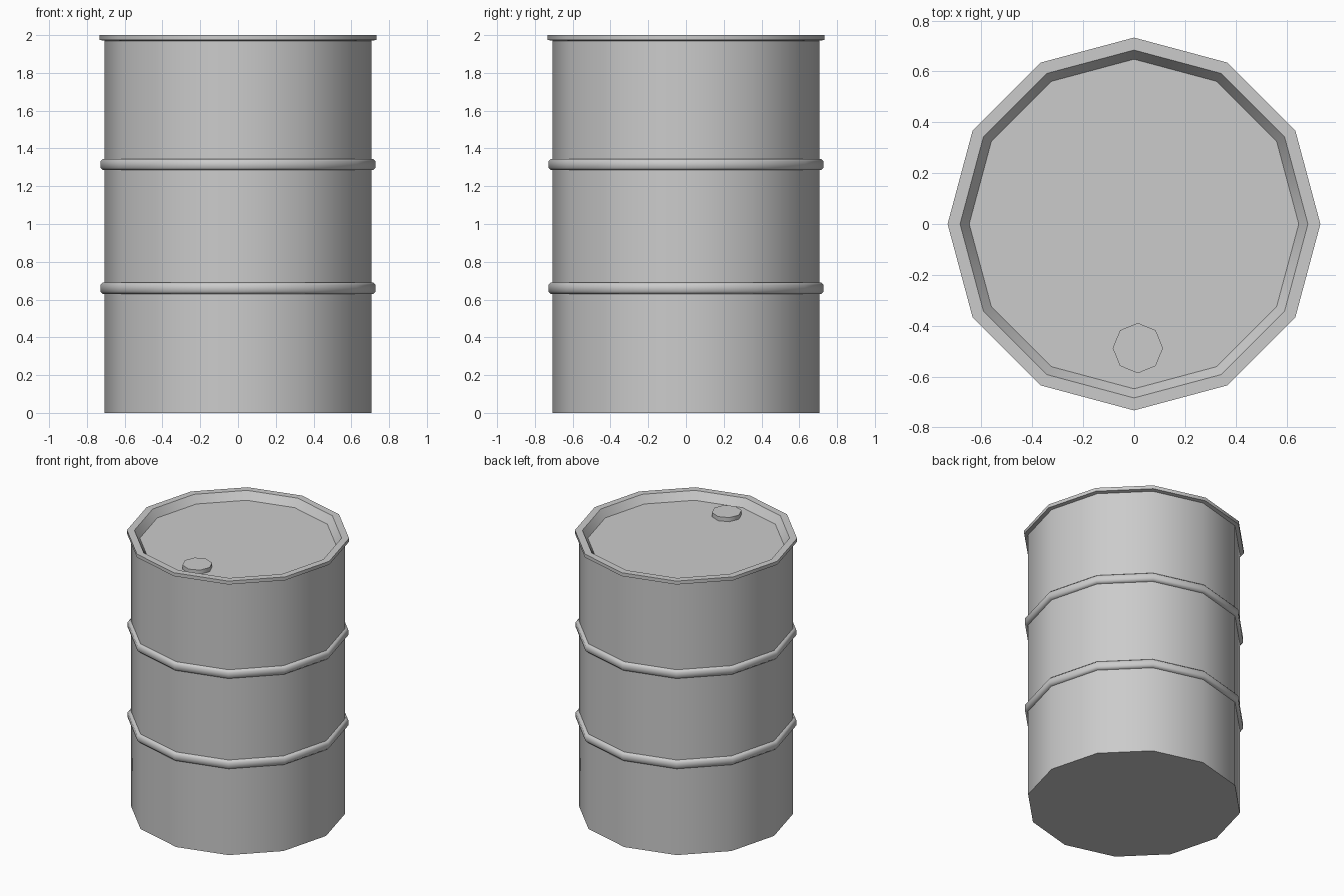
import bpy, bmesh
from math import sin, cos, pi, radians

if "Cube" in bpy.data.objects:
    bpy.data.objects.remove(bpy.data.objects["Cube"])


def lathe(name, profile, sides, center=(0, 0), closed=False):
    """Revolve (radius, z) points; open profiles get end caps."""
    bm = bmesh.new()
    rings = [[bm.verts.new((center[0] + r * cos(2 * pi * i / sides),
                            center[1] + r * sin(2 * pi * i / sides), z))
              for i in range(sides)] for r, z in profile]
    pairs = list(zip(rings, rings[1:]))
    if closed:
        pairs.append((rings[-1], rings[0]))
    else:
        bm.faces.new(rings[0][::-1])
        bm.faces.new(rings[-1])
    for a, b in pairs:
        for i in range(sides):
            j = (i + 1) % sides
            bm.faces.new((a[i], a[j], b[j], b[i]))
    bmesh.ops.recalc_face_normals(bm, faces=bm.faces)
    me = bpy.data.meshes.new(name)
    bm.to_mesh(me)
    bm.free()
    ob = bpy.data.objects.new(name, me)
    bpy.context.collection.objects.link(ob)
    bpy.ops.object.select_all(action='DESELECT')
    ob.select_set(True)
    bpy.context.view_layer.objects.active = ob
    bpy.ops.object.shade_smooth_by_angle(angle=radians(46))
    return ob


# Body with flared rim and recessed lid
lathe("barrel_body", [(0.707, 0), (0.707, 1.97), (0.733, 1.975), (0.733, 2.0),
                      (0.684, 2.0), (0.648, 1.945)], 12)

# Two rolled hoops around the body
for name, z in (("lower_hoop", 0.66), ("upper_hoop", 1.315)):
    lathe(name, [(0.69, z - 0.03), (0.716, z - 0.03), (0.729, z - 0.017),
                 (0.729, z + 0.017), (0.716, z + 0.03), (0.69, z + 0.03)],
          12, closed=True)

# Filler cap on the lid
lathe("filler_cap", [(0.099, 1.94), (0.099, 1.975)], 8, center=(0.015, -0.488))
